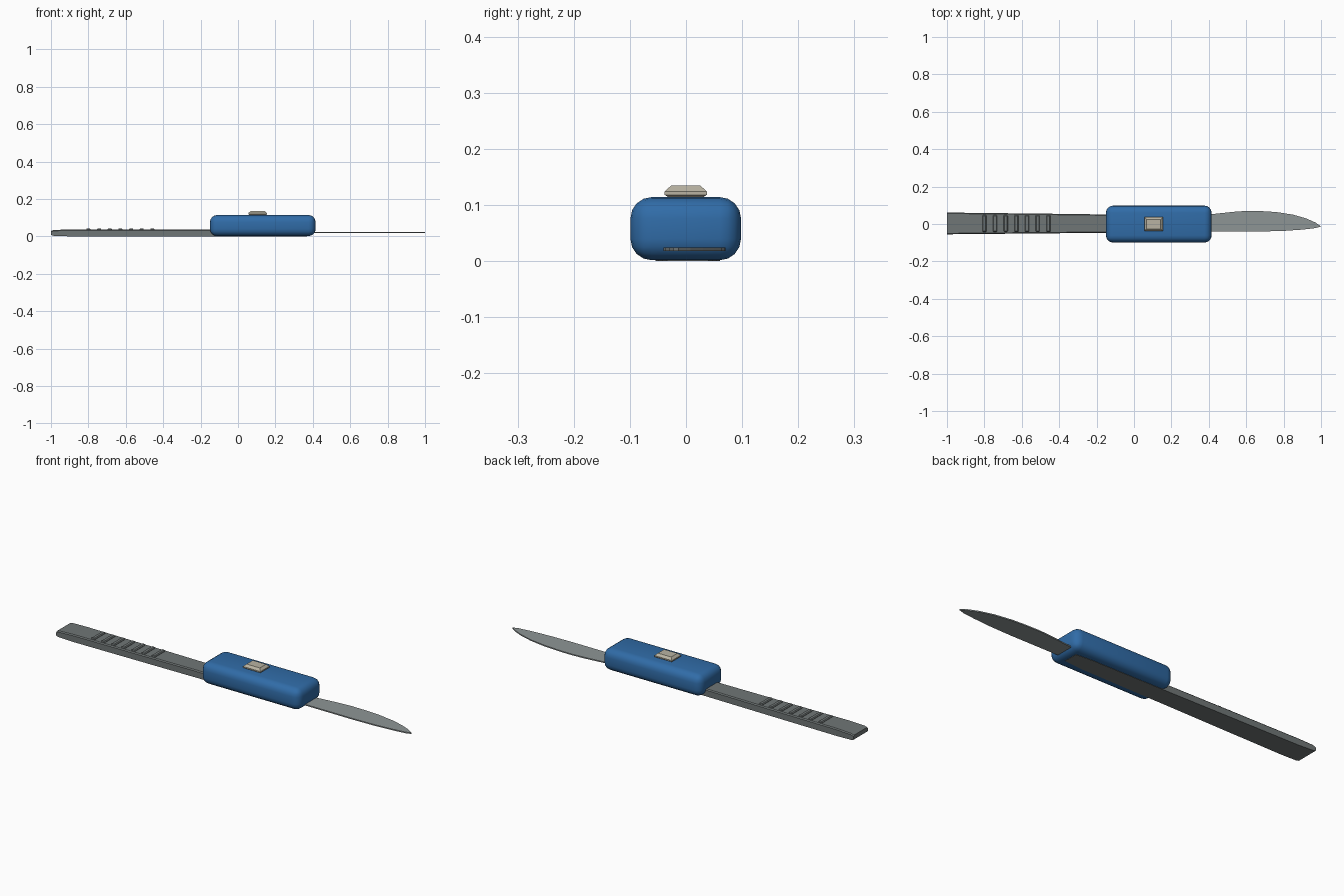
import bpy, bmesh

if "Cube" in bpy.data.objects:
    bpy.data.objects.remove(bpy.data.objects["Cube"])


def material(name, rgb):
    m = bpy.data.materials.new(name)
    m.diffuse_color = (*rgb, 1)
    m.use_nodes = True
    m.node_tree.nodes["Principled BSDF"].inputs["Base Color"].default_value = m.diffuse_color
    return m


BLUE = material("blue", (0.03, 0.15, 0.39))
BEIGE = material("beige", (0.48, 0.45, 0.36))
STEEL = material("steel", (0.27, 0.30, 0.30))
DARK = material("dark_grey", (0.16, 0.18, 0.18))


def finish(name, bm, mat, bevel=0, segments=1, smooth=None):
    bmesh.ops.recalc_face_normals(bm, faces=bm.faces)
    if bevel:
        bmesh.ops.bevel(bm, geom=bm.edges[:], offset=bevel, segments=segments,
                        profile=0.5, affect='EDGES', clamp_overlap=True)
    me = bpy.data.meshes.new(name)
    bm.to_mesh(me)
    bm.free()
    me.materials.append(mat)
    ob = bpy.data.objects.new(name, me)
    bpy.context.collection.objects.link(ob)
    if smooth:
        bpy.context.view_layer.objects.active = ob
        ob.select_set(True)
        bpy.ops.object.shade_smooth_by_angle(angle=smooth)
        ob.select_set(False)
    return ob


def loft(name, sections, mat, **kw):
    """Skin closed rings of equal point count, with capped ends."""
    bm = bmesh.new()
    rings = [[bm.verts.new(p) for p in s] for s in sections]
    n = len(rings[0])
    for a, b in zip(rings, rings[1:]):
        for i in range(n):
            j = (i + 1) % n
            bm.faces.new((a[i], a[j], b[j], b[i]))
    bm.faces.new(rings[0])
    bm.faces.new(rings[-1])
    return finish(name, bm, mat, **kw)


def box(name, x, y, z, mat, **kw):
    def ring(px):
        return [(px, y[0], z[0]), (px, y[1], z[0]), (px, y[1], z[1]), (px, y[0], z[1])]
    return loft(name, [ring(x[0]), ring(x[1])], mat, **kw)


# Flat handle: tapers in plan, thins toward the butt, small top chamfers
def handle_ring(x, y0, y1, z0, z1):
    c = 0.005
    return [(x, y0, z0), (x, y1, z0), (x, y1, z1 - c),
            (x, y1 - c, z1), (x, y0 + c, z1), (x, y0, z1 - c)]


loft("handle", [handle_ring(*s) for s in (
    (-1.0, -0.055, 0.062, 0.007, 0.029),
    (-0.985, -0.055, 0.062, 0.003, 0.034),
    (-0.90, -0.054, 0.060, 0.0, 0.037),
    (-0.45, -0.050, 0.055, 0.0, 0.037),
    (-0.15, -0.047, 0.051, 0.0, 0.037),
    (0.28, -0.043, 0.047, 0.0, 0.037),
    (0.37, -0.034, 0.040, 0.0, 0.037))], DARK)

# Grip ribs
for i in range(7):
    x = -0.80 + i * 0.057
    box(f"grip_rib_{i + 1}", (x - 0.011, x + 0.011), (-0.042, 0.048),
        (0.028, 0.043), DARK, bevel=0.004)

# Thin blade from a plan outline
outline = [(0.20, -0.038), (0.42, -0.039), (0.68, -0.040), (0.80, -0.037),
           (0.90, -0.030), (0.97, -0.022), (1.0, -0.013), (0.97, 0.008),
           (0.92, 0.030), (0.85, 0.050), (0.76, 0.064), (0.68, 0.069),
           (0.60, 0.070), (0.53, 0.065), (0.42, 0.053), (0.20, 0.04)]
loft("blade", [[(x, y, z) for x, y in outline] for z in (0.018, 0.024)], STEEL)

# Rounded sliding guard
box("guard", (-0.15, 0.415), (-0.099, 0.098), (0.0015, 0.114), BLUE,
    bevel=0.038, segments=4, smooth=0.6)


# Slide button: wide middle, sloped top and bottom
def button_ring(z, inset):
    x0, x1, y0, y1 = 0.055 + inset, 0.155 - inset, -0.038 + inset, 0.037 - inset
    return [(x0, y0, z), (x1, y0, z), (x1, y1, z), (x0, y1, z)]


loft("slide_button", [button_ring(z, i) for z, i in (
    (0.110, 0.008), (0.114, 0.006), (0.118, 0.0), (0.124, 0.0), (0.135, 0.012))], BEIGE)
